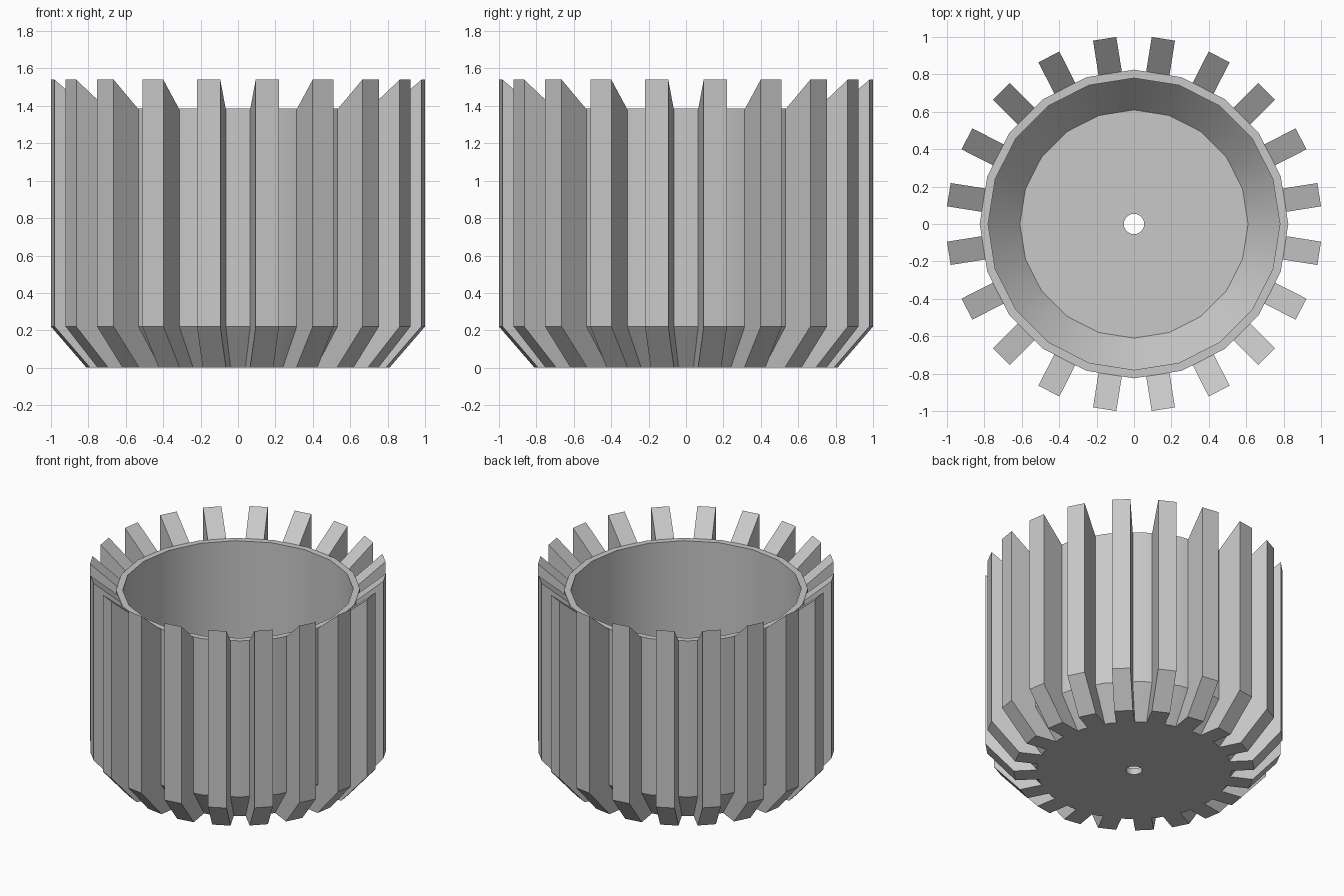
import bpy, bmesh, math
from mathutils import Matrix, Vector

cube = bpy.data.objects.get("Cube")
if cube:
    bpy.data.objects.remove(cube, do_unlink=True)

SIDES = 20
STEP = 2 * math.pi / SIDES

grey = bpy.data.materials.new("plain grey")
grey.use_nodes = True
grey.diffuse_color = (0.58, 0.58, 0.58, 1)
grey.node_tree.nodes["Principled BSDF"].inputs["Base Color"].default_value = grey.diffuse_color


def finish(bm, name, smooth):
    bmesh.ops.recalc_face_normals(bm, faces=bm.faces)
    mesh = bpy.data.meshes.new(name)
    bm.to_mesh(mesh)
    bm.free()
    mesh.materials.append(grey)
    obj = bpy.data.objects.new(name, mesh)
    bpy.context.collection.objects.link(obj)
    if smooth:
        bpy.ops.object.select_all(action='DESELECT')
        obj.select_set(True)
        bpy.context.view_layer.objects.active = obj
        bpy.ops.object.shade_smooth_by_angle(angle=math.radians(30))
    return obj


# Hollow cup with tapered base and a hole in the floor: closed lathe profile (radius, z)
cup_profile = [(0.055, 0), (0.66, 0), (0.825, 0.22), (0.825, 1.385),
               (0.78, 1.385), (0.78, 0.245), (0.61, 0.045), (0.055, 0.045)]
bm = bmesh.new()
rings = [[bm.verts.new((r * math.cos(i * STEP), r * math.sin(i * STEP), z))
          for r, z in cup_profile] for i in range(SIDES)]
for i, ring in enumerate(rings):
    following = rings[(i + 1) % SIDES]
    for j in range(len(cup_profile)):
        k = (j + 1) % len(cup_profile)
        bm.faces.new((ring[j], following[j], following[k], ring[k]))
finish(bm, "cup", True)

# Radial ribs: side profile given thickness, repeated around the cup
rib_profile = [(0.64, 0), (0.81, 0), (1.0025, 0.22), (1.0025, 1.54),
               (0.817, 1.383), (0.8, 1.37), (0.8, 0.22)]
RIB_WIDTH = 0.126
bm = bmesh.new()
for i in range(SIDES):
    turn = Matrix.Rotation((i + 0.5) * STEP, 3, 'Z')
    left, right = [[bm.verts.new(turn @ Vector((r, s * RIB_WIDTH / 2, z)))
                    for r, z in rib_profile] for s in (1, -1)]
    bm.faces.new(left)
    bm.faces.new(right[::-1])
    for j in range(len(rib_profile)):
        k = (j + 1) % len(rib_profile)
        bm.faces.new((left[j], right[j], right[k], left[k]))
finish(bm, "ribs", False)
